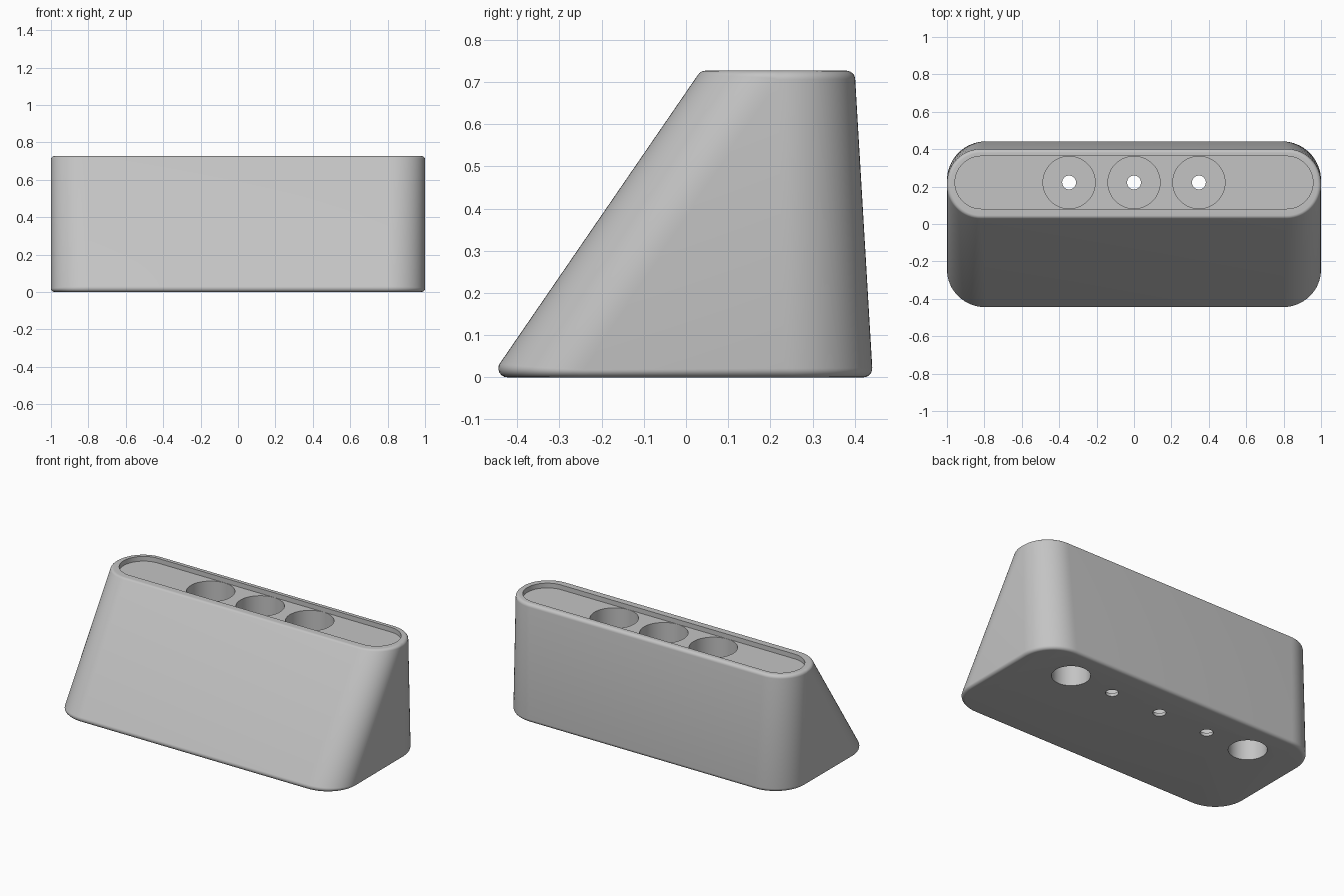
import bpy, bmesh, math
from mathutils import Vector

if "Cube" in bpy.data.objects:
    bpy.data.objects.remove(bpy.data.objects["Cube"])

H = 0.727          # body height
CY = 0.222         # centre line of the slot and holes
FILLET = 0.021     # edge rounding at top and bottom
SEG = 16           # steps per rounded corner

grey = bpy.data.materials.new("light_grey")
grey.diffuse_color = (0.55, 0.55, 0.55, 1)
grey.use_nodes = True
grey.node_tree.nodes["Principled BSDF"].inputs["Base Color"].default_value = grey.diffuse_color


def section(y0, y1, r, z, half=1.0):
    """Rounded rectangle as (point, inward normal) pairs."""
    out = []
    corners = [(half - r, y1 - r, 0), (-half + r, y1 - r, 90),
               (-half + r, y0 + r, 180), (half - r, y0 + r, 270)]
    for cx, cy, start in corners:
        for i in range(SEG + 1):
            a = math.radians(start + 90 * i / SEG)
            d = Vector((math.cos(a), math.sin(a), 0))
            out.append((Vector((cx, cy, z)) + d * r, -d))
    return out


def arc(corner, d1, d2, r, n=6):
    """Fillet arc from direction d1 to direction d2 around a corner."""
    half = d1.angle(d2) / 2
    length, w = r / math.tan(half), math.sin(half)
    a, b = corner + d1 * length, corner + d2 * length
    pts = []
    for i in range(n + 1):
        t = i / n
        k0, k1, k2 = (1 - t) ** 2, 2 * w * t * (1 - t), t * t
        pts.append((a * k0 + corner * k1 + b * k2) / (k0 + k1 + k2))
    return pts


def loft(name, columns):
    """Closed solid from vertical columns of points."""
    bm = bmesh.new()
    cols = [[bm.verts.new(p) for p in c] for c in columns]
    n = len(cols)
    for i in range(n):
        a, b = cols[i], cols[(i + 1) % n]
        for j in range(len(a) - 1):
            bm.faces.new((a[j], b[j], b[j + 1], a[j + 1]))
    bm.faces.new([c[0] for c in reversed(cols)])
    bm.faces.new([c[-1] for c in cols])
    bmesh.ops.remove_doubles(bm, verts=bm.verts, dist=1e-5)
    bmesh.ops.recalc_face_normals(bm, faces=bm.faces)
    me = bpy.data.meshes.new(name)
    bm.to_mesh(me)
    bm.free()
    ob = bpy.data.objects.new(name, me)
    bpy.context.collection.objects.link(ob)
    me.materials.append(grey)
    return ob


def cut(body, cutter):
    """Subtract a cutter, then remove it."""
    mod = body.modifiers.new("cut", 'BOOLEAN')
    mod.operation = 'DIFFERENCE'
    mod.solver = 'EXACT'
    mod.object = cutter
    bpy.context.view_layer.objects.active = body
    bpy.ops.object.modifier_apply(modifier=mod.name)
    bpy.data.objects.remove(cutter)


def cylinder(x, r, z0, z1, n=48):
    cols = []
    for i in range(n):
        a = 2 * math.pi * i / n
        px, py = x + r * math.cos(a), CY + r * math.sin(a)
        cols.append([Vector((px, py, z0)), Vector((px, py, z1))])
    return loft("hole_cutter", cols)


# Slanted body with filleted rims
columns = []
for (p, n), (q, m) in zip(section(-0.464, 0.443, 0.21, 0),
                          section(0.035, 0.400, 0.182, H)):
    up = (q - p).normalized()
    columns.append(arc(p, n, up, FILLET) + arc(q, -up, m, FILLET))
body = loft("holder_body", columns)

# Shallow slot in the top
slot = [[p, p + Vector((0, 0, 0.1))] for p, n in
        section(CY - 0.1405, CY + 0.1405, 0.1404, H - 0.03, 0.957)]
cut(body, loft("slot_cutter", slot))

# Three deep wells with small drain holes
for x in (-0.347, 0, 0.347):
    cut(body, cylinder(x, 0.1395, 0.02, H - 0.015))
    cut(body, cylinder(x, 0.037, -0.05, 0.1, 32))

# Two blind sockets in the underside
for x in (-0.648, 0.648):
    cut(body, cylinder(x, 0.11, -0.05, 0.65))

bpy.ops.object.select_all(action='DESELECT')
body.select_set(True)
bpy.context.view_layer.objects.active = body
bpy.ops.object.shade_smooth_by_angle(angle=math.radians(30))
